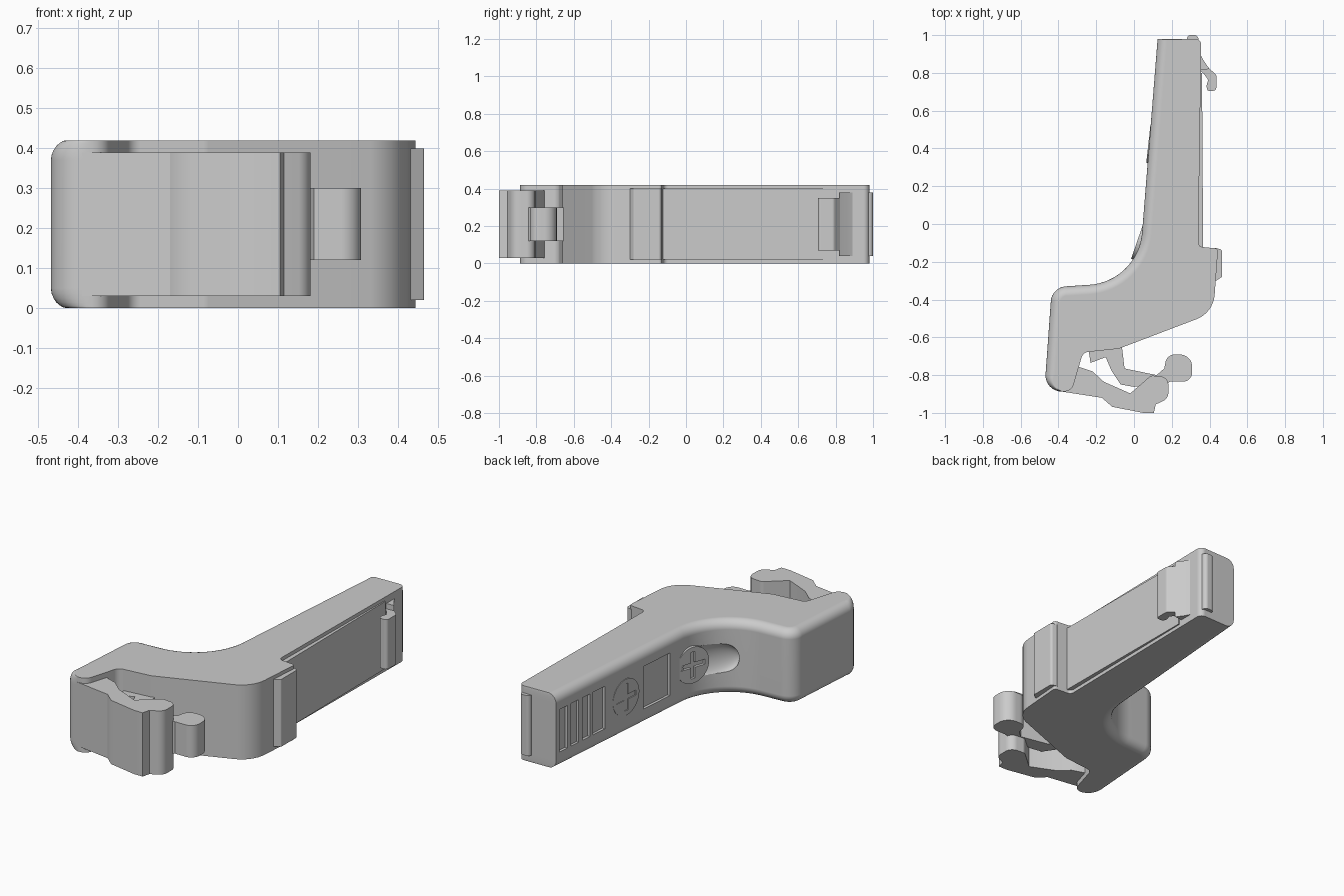
import bpy, bmesh, math
from mathutils import Vector

if "Cube" in bpy.data.objects:
    bpy.data.objects.remove(bpy.data.objects["Cube"])

MID = 0.21


def rounded(points, steps=8):
    """Fillet a corner list (x, y, r, w0, w1) -> list of (position, inset weight)."""
    out = []
    for i, (x, y, *rest) in enumerate(points):
        r, w0, w1 = (list(rest) + [0, 0, 0])[:3]
        p = Vector((x, y, 0))
        if r == 0:
            out.append((p, w0))
            continue
        u = (Vector((*points[i - 1][:2], 0)) - p).normalized()
        v = (Vector((*points[(i + 1) % len(points)][:2], 0)) - p).normalized()
        half = u.angle(v) / 2
        c = p + (u + v).normalized() * (r / math.sin(half))
        a = (p + u * (r / math.tan(half)) - c).normalized()
        b = (p + v * (r / math.tan(half)) - c).normalized()
        n = steps * 2 if r > 0.2 else steps
        for k in range(n + 1):
            f = k / n
            out.append((c + a.slerp(b, f) * r, w0 + (w1 - w0) * f))
    return out


def finish(ob):
    bpy.ops.object.select_all(action='DESELECT')
    ob.select_set(True)
    bpy.context.view_layer.objects.active = ob
    bpy.ops.object.shade_smooth_by_angle(angle=math.radians(32))
    wn = ob.modifiers.new("normals", 'WEIGHTED_NORMAL')
    wn.keep_sharp = True


def prism(name, points, z0, z1, soft=0.0, done=True):
    """Counter-clockwise outline extruded in z; weighted points get rounded rims."""
    prof = rounded(points)
    levels = [(z0, 0), (z1, 0)]
    if soft:
        arc = [(soft * (1 - math.cos(t)), soft * (1 - math.sin(t)))
               for t in (math.pi / 2 * k / 6 for k in range(6, -1, -1))]
        low = [(z0 + d, h) for d, h in arc[::-1]]
        levels = low + [(z1 - (z - z0), d) for z, d in reversed(low)]
    bm = bmesh.new()
    rings = []
    n = len(prof)
    for z, d in levels:
        ring = []
        for i, (p, w) in enumerate(prof):
            back = prof[i - 1][0] if i else p
            t = (prof[(i + 1) % n][0] - back).normalized()
            q = p + Vector((-t.y, t.x, 0)) * d * w
            ring.append(bm.verts.new((q.x, q.y, z)))
        rings.append(ring)
    bm.faces.new(rings[0][::-1])
    bm.faces.new(rings[-1])
    for lo, hi in zip(rings, rings[1:]):
        for i in range(n):
            j = (i + 1) % n
            bm.faces.new((lo[i], lo[j], hi[j], hi[i]))
    bmesh.ops.recalc_face_normals(bm, faces=bm.faces)
    me = bpy.data.meshes.new(name)
    bm.to_mesh(me)
    bm.free()
    ob = bpy.data.objects.new(name, me)
    bpy.context.collection.objects.link(ob)
    if done:
        finish(ob)
    return ob


def place(ob, name, loc, normal, dims):
    """Local z along normal, local y upright."""
    ob.name = name
    ob.location = loc
    ob.rotation_euler = normal.to_track_quat('Z', 'Y').to_euler()
    ob.scale = dims
    return ob


def box(name, loc, normal, dims):
    bpy.ops.mesh.primitive_cube_add(size=1)
    return place(bpy.context.object, name, loc, normal, dims)


def cut(ob, cutter):
    m = ob.modifiers.new("cut", 'BOOLEAN')
    m.operation, m.solver, m.object = 'DIFFERENCE', 'EXACT', cutter
    bpy.context.view_layer.update()
    bpy.context.view_layer.objects.active = ob
    bpy.ops.object.modifier_apply(modifier=m.name)
    bpy.data.objects.remove(cutter)


# Main body: soft rims along the outer (left) side only
body = prism("body", [
    (.125, .98, 0, 1, 1), (.022, -.305, .3, 1, 1), (-.435, -.335, .085, 1, 1),
    (-.475, -.89, .085, 1, 0), (-.33, -.885, .05), (-.27, -.68, .04),
    (-.08, -.66, .05), (.42, -.47, .15), (.445, -.13, .015),
    (.34, -.12, .025), (.356, .98, .03)], 0, .42, soft=.05, done=False)

# Shallow recesses along the outer arm face: grip slots and a square window
arm_n = Vector((-1, .08, 0)).normalized()
for ya, yb in ((.89, .955), (.80, .86), (.71, .77), (.59, .685), (.07, .28)):
    y = (ya + yb) / 2
    loc = (.125 - (.98 - y) * .08, y, MID)
    cut(body, box("recess_cutter", loc, arm_n, (yb - ya, .24, .03)))

# Finger scoop beside the lower screw
bpy.ops.mesh.primitive_uv_sphere_add(segments=40, ring_count=24, radius=1)
cut(body, place(bpy.context.object, "scoop_cutter", (-.024, -.172, MID),
                Vector((-.82, .57, 0)), (.17, .1, .045)))
finish(body)

# Cross-slotted screw heads
for name, loc, normal in (
        ("upper_screw", (.076, .425, MID), Vector((-.21, .023, 0))),
        ("lower_screw", (.018, -.088, MID), Vector((-.13, .045, 0)))):
    bpy.ops.mesh.primitive_cylinder_add(vertices=40, radius=1, depth=1)
    n = normal.normalized()
    top = Vector(loc)
    screw = place(bpy.context.object, name, top - n * .035, n, (.102, .102, .07))
    cut(screw, box("slot_cutter", top, n, (.028, .15, .03)))
    cut(screw, box("slot_cutter", top, n, (.15, .028, .03)))
    finish(screw)

# Inner arm plate, ledge pad and end catch
prism("inner_plate", [(.33, -.122), (.366, -.122), (.36, .80), (.33, .80)], .02, .40)
prism("ledge_pad", [(.40, -.30), (.435, -.30), (.466, -.28, .008), (.466, -.135, .015),
                    (.43, -.127), (.40, -.14)], .02, .40)
prism("end_ridge", [(.28, .96), (.345, .96), (.337, 1.0, .02), (.28, 1.0, .02)], .04, .38)
prism("catch_root", [(.33, .815), (.40, .82), (.372, .86), (.355, .89), (.33, .90)], .04, .38)
prism("catch_hook", [(.34, .82), (.37, .795), (.393, .762), (.383, .73, .01),
                     (.39, .705, .01), (.436, .705, .018), (.436, .79, .02),
                     (.39, .83, .03), (.355, .88), (.34, .88)], .07, .35)

# Wide front clip with rounded lip
prism("front_clip", [(-.40, -.87), (-.39, -.886), (-.17, -.92), (-.115, -.968),
                     (.05, -1.0), (.105, -1.0), (.115, -.955), (.182, -.925, .05),
                     (.182, -.81, .045), (.09, -.802, .03), (-.02, -.897),
                     (-.16, -.835), (-.22, -.78), (-.295, -.755), (-.33, -.84)], .03, .39)

# Narrow inner spring arm with bulb end
prism("spring_arm", [(-.24, -.67), (-.23, -.735), (-.15, -.705), (-.12, -.775),
                     (-.07, -.85), (0, -.862), (.17, -.85), (.19, -.835),
                     (.308, -.835, .05), (.308, -.692, .065), (.175, -.69, .05),
                     (.16, -.765), (.12, -.80), (-.05, -.765), (-.065, -.64)], .12, .30)
